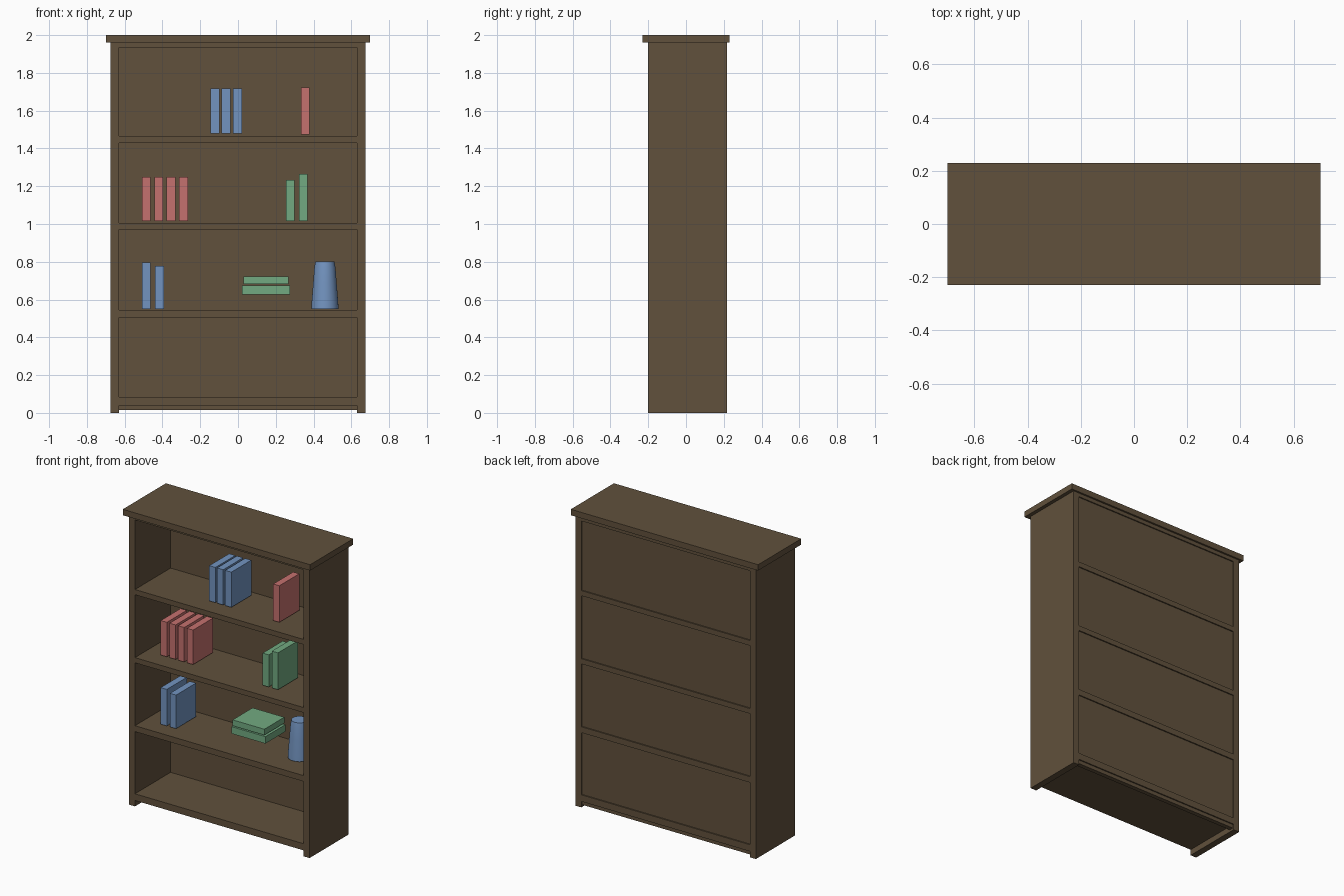
import bpy
import bmesh
import math

cube = bpy.data.objects.get("Cube")
if cube:
    bpy.data.objects.remove(cube, do_unlink=True)


def make_material(name, rgb):
    mat = bpy.data.materials.new(name)
    mat.use_nodes = True
    color = (*rgb, 1.0)
    mat.diffuse_color = color
    bsdf = next(n for n in mat.node_tree.nodes if n.type == 'BSDF_PRINCIPLED')
    bsdf.inputs["Base Color"].default_value = color
    return mat


WOOD = make_material("brown wood", (0.119, 0.082, 0.045))
BLUE = make_material("soft blue", (0.171, 0.296, 0.527))
RED = make_material("soft red", (0.558, 0.165, 0.156))
GREEN = make_material("soft green", (0.168, 0.402, 0.220))


def finish(name, bm, mat):
    bmesh.ops.recalc_face_normals(bm, faces=bm.faces)
    mesh = bpy.data.meshes.new(name)
    bm.to_mesh(mesh)
    bm.free()
    mesh.materials.append(mat)
    obj = bpy.data.objects.new(name, mesh)
    bpy.context.collection.objects.link(obj)
    return obj


def box(name, mat, xs, ys, zs):
    """Box spanning the given (low, high) range on each axis."""
    bm = bmesh.new()
    bmesh.ops.create_cube(bm, size=1)
    spans = (xs, ys, zs)
    for v in bm.verts:
        v.co = [lo + (c + 0.5) * (hi - lo) for c, (lo, hi) in zip(v.co, spans)]
    return finish(name, bm, mat)


# Cabinet dimensions
OUTER, INNER = 0.675, 0.63
DEPTH = (-0.2, 0.218)
WIDTH = (-INNER, INNER)

# Cabinet: sides, overhanging top, recessed back panel
box("left_side", WOOD, (INNER, OUTER), DEPTH, (0, 1.96))
box("right_side", WOOD, (-OUTER, -INNER), DEPTH, (0, 1.96))
box("top_board", WOOD, (-0.7, 0.7), (-0.23, 0.23), (1.96, 2))
box("back_panel", WOOD, WIDTH, (0.18, 0.21), (0.015, 1.96))

# Shelves, flush with the sides at front and back
shelves = {"bottom_shelf": (0.04, 0.085), "lower_shelf": (0.505, 0.545),
           "middle_shelf": (0.97, 1.005), "upper_shelf": (1.43, 1.465),
           "top_rail": (1.935, 1.96)}
for name, zs in shelves.items():
    box(name, WOOD, WIDTH, DEPTH, zs)

# Upright books: left edges, spine width, height range
BOOK_DEPTH = (-0.1, 0.113)
rows = [
    ("upper_blue_book", BLUE, (-0.145, -0.087, -0.026), (1.48, 1.718)),
    ("upper_red_book", RED, (0.333,), (1.475, 1.722)),
    ("middle_red_book", RED, (-0.508, -0.442, -0.378, -0.312), (1.017, 1.25)),
    ("middle_short_green_book", GREEN, (0.254,), (1.017, 1.234)),
    ("middle_tall_green_book", GREEN, (0.323,), (1.017, 1.266)),
    ("lower_tall_blue_book", BLUE, (-0.508,), (0.55, 0.797)),
    ("lower_short_blue_book", BLUE, (-0.439,), (0.55, 0.777)),
]
for name, mat, lefts, zs in rows:
    for i, x in enumerate(lefts):
        box(f"{name}_{i + 1}", mat, (x, x + 0.046), BOOK_DEPTH, zs)

# Stack of two lying books
box("stacked_book_bottom", GREEN, (0.02, 0.275), BOOK_DEPTH, (0.628, 0.675))
box("stacked_book_top", GREEN, (0.03, 0.267), BOOK_DEPTH, (0.683, 0.723))

# Vase: spun profile with closed ends
profile = [(0, 0.55), (0.072, 0.55), (0.07, 0.59), (0.062, 0.69),
           (0.056, 0.77), (0.05, 0.802), (0, 0.802)]
bm = bmesh.new()
verts = [bm.verts.new((r, 0, z)) for r, z in profile]
edges = [bm.edges.new(pair) for pair in zip(verts, verts[1:])]
bmesh.ops.spin(bm, geom=verts + edges, cent=(0, 0, 0), axis=(0, 0, 1),
               angle=math.tau, steps=32, use_merge=True)
bmesh.ops.remove_doubles(bm, verts=bm.verts, dist=0.0005)
vase = finish("vase", bm, BLUE)
vase.location = (0.46, 0, 0)
bpy.ops.object.select_all(action='DESELECT')
vase.select_set(True)
bpy.context.view_layer.objects.active = vase
bpy.ops.object.shade_smooth_by_angle(angle=math.radians(40))
